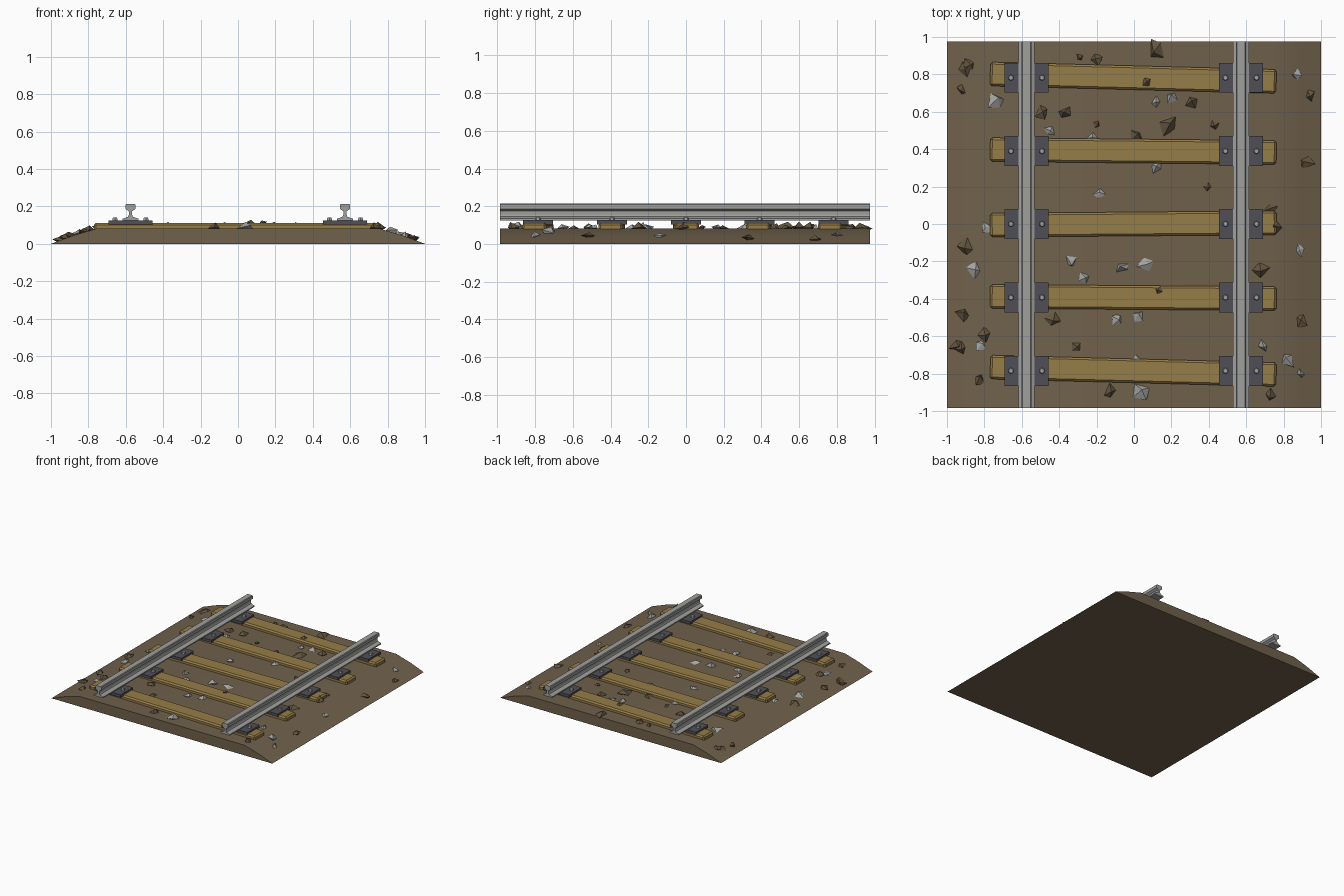
import bpy, bmesh, math, random
from mathutils import Vector, Matrix

if "Cube" in bpy.data.objects:
    bpy.data.objects.remove(bpy.data.objects["Cube"])

random.seed(4)
Y0, Y1 = -0.985, 0.975


def material(name, rgb):
    m = bpy.data.materials.new(name)
    lin = [((c / 255 + 0.055) / 1.055) ** 2.4 for c in rgb]
    m.diffuse_color = (*lin, 1)
    m.use_nodes = True
    m.node_tree.nodes["Principled BSDF"].inputs["Base Color"].default_value = m.diffuse_color
    return m


EARTH = material("earth brown", (112, 97, 76))
WOOD = material("wood tan", (150, 125, 72))
STEEL = material("rail grey", (160, 160, 158))
IRON = material("plate dark grey", (80, 79, 86))
BOLT = material("bolt grey", (160, 160, 160))
PALE = material("pale stone", (165, 165, 163))
DARK = material("brown stone", (98, 84, 62))


def finish(bm, name, mat):
    bmesh.ops.recalc_face_normals(bm, faces=bm.faces[:])
    me = bpy.data.meshes.new(name)
    bm.to_mesh(me)
    bm.free()
    me.materials.append(mat)
    ob = bpy.data.objects.new(name, me)
    bpy.context.collection.objects.link(ob)
    return ob


def extrude_profile(name, pts, mat, cx=0):
    """Extrude an x-z outline along y."""
    bm = bmesh.new()
    face = bm.faces.new([bm.verts.new((cx + x, Y0, z)) for x, z in pts])
    geom = bmesh.ops.extrude_face_region(bm, geom=[face])["geom"]
    verts = [g for g in geom if isinstance(g, bmesh.types.BMVert)]
    bmesh.ops.translate(bm, verts=verts, vec=(0, Y1 - Y0, 0))
    return finish(bm, name, mat)


def mirrored(half):
    return half + [(-x, z) for x, z in reversed(half)]


def box(name, centre, size, mat, bevel=0, rot=0):
    bm = bmesh.new()
    bmesh.ops.create_cube(bm, size=1, matrix=Matrix.Diagonal((*size, 1)))
    if bevel:
        bmesh.ops.bevel(bm, geom=bm.edges[:], offset=bevel, segments=1, affect='EDGES')
    ob = finish(bm, name, mat)
    ob.location = centre
    ob.rotation_euler.z = rot
    return ob


# Ballast bed with sloping shoulders
bed = extrude_profile("ballast_bed", mirrored([(1, 0), (0.88, 0.045), (0.75, 0.083)]), EARTH)
bpy.context.view_layer.objects.active = bed
bed.select_set(True)
bpy.ops.object.shade_smooth_by_angle()

# Rails: foot, web and head
rail = mirrored([(0.042, 0.125), (0.042, 0.134), (0.013, 0.145), (0.009, 0.155),
                 (0.009, 0.174), (0.026, 0.186), (0.026, 0.209), (0.021, 0.214)])
RAIL_X = (-0.575, 0.572)
for side, x in zip(("left", "right"), RAIL_X):
    extrude_profile(side + "_rail", rail, STEEL, x)

# Sleepers, slightly skewed, with plates and bolts
for y, rot in ((0.782, -0.026), (0.39, -0.01), (0, 0.008), (-0.393, -0.008), (-0.785, -0.026)):
    box("sleeper", (-0.004, y, 0.09), (1.53, 0.128, 0.044), WOOD, 0.011, rot)
    for x in RAIL_X:
        box("rail_plate", (x, y, 0.115), (0.236, 0.16, 0.022), IRON)
        for dx in (-0.083, 0.083):
            bm = bmesh.new()
            bmesh.ops.create_cone(bm, cap_ends=True, segments=6, radius1=0.017,
                                  radius2=0.013, depth=0.016)
            finish(bm, "bolt", BOLT).location = (x + dx, y, 0.132)

# Scattered stones, grouped by colour and size
STONES = [
    (PALE, 0.042, [(-.06, -.23), (.07, -.21), (-.85, -.24), (-.09, -.51), (.82, -.72), (.04, -.9),
                   (-.73, .66)]),
    (PALE, 0.028, [(-.45, .50), (-.22, .46), (.12, .65), (.20, .68), (-.18, .16), (.12, .30),
                   (-.34, -.20), (-.27, -.29), (-.79, -.03), (.89, -.14), (.02, -.49),
                   (-.82, -.65), (.69, -.65), (.89, -.80), (.02, -.73), (.87, .80)]),
    (DARK, 0.052, [(.12, .93), (.19, .53), (-.90, -.13), (.67, -.25)]),
    (DARK, 0.036, [(-.90, .83), (-.92, .72), (-.88, .85), (-.49, .59), (-.37, .59), (.02, .47),
                   (.94, .69), (.92, .33), (.74, .08), (.75, -.02), (-.91, -.48), (-.92, -.66),
                   (-.83, -.83), (-.13, -.90), (.73, -.92), (.89, -.52), (-.43, -.51), (.31, .65),
                   (-.20, .88), (-.95, -.65), (-.80, -.59)]),
    (DARK, 0.022, [(-.29, .89), (-.20, .53), (.39, .20), (-.31, -.66), (.07, .76), (.13, -.35),
                   (.43, .53)]),
]
AXES = [(1, 0, 0), (-1, 0, 0), (0, 1, 0), (0, -1, 0), (0, 0, 1), (0, 0, -1)]
for mat, size, spots in STONES:
    bm = bmesh.new()
    for x, y in spots:
        z = 0.083 - max(0, abs(x) - 0.75) * 0.31
        if size < 0.025 and x > 0 and x < 0.2:
            z = 0.108
        turn = Matrix.Rotation(random.uniform(0, math.pi), 3, 'Z')
        turn = turn @ Matrix.Rotation(random.uniform(-0.4, 0.4), 3, 'X')
        verts = []
        for a in AXES:
            p = Vector(a) * random.uniform(0.85, 1.3) * size
            p += Vector([random.uniform(-0.3, 0.3) * size for _ in range(3)])
            p = turn @ p
            p.z = max(-0.018, min(p.z * 0.6, 0.032))
            verts.append(bm.verts.new(Vector((x, y, z + 0.003)) + p))
        bmesh.ops.convex_hull(bm, input=verts)
    finish(bm, "pale_stones" if mat is PALE else "brown_stones", mat)
